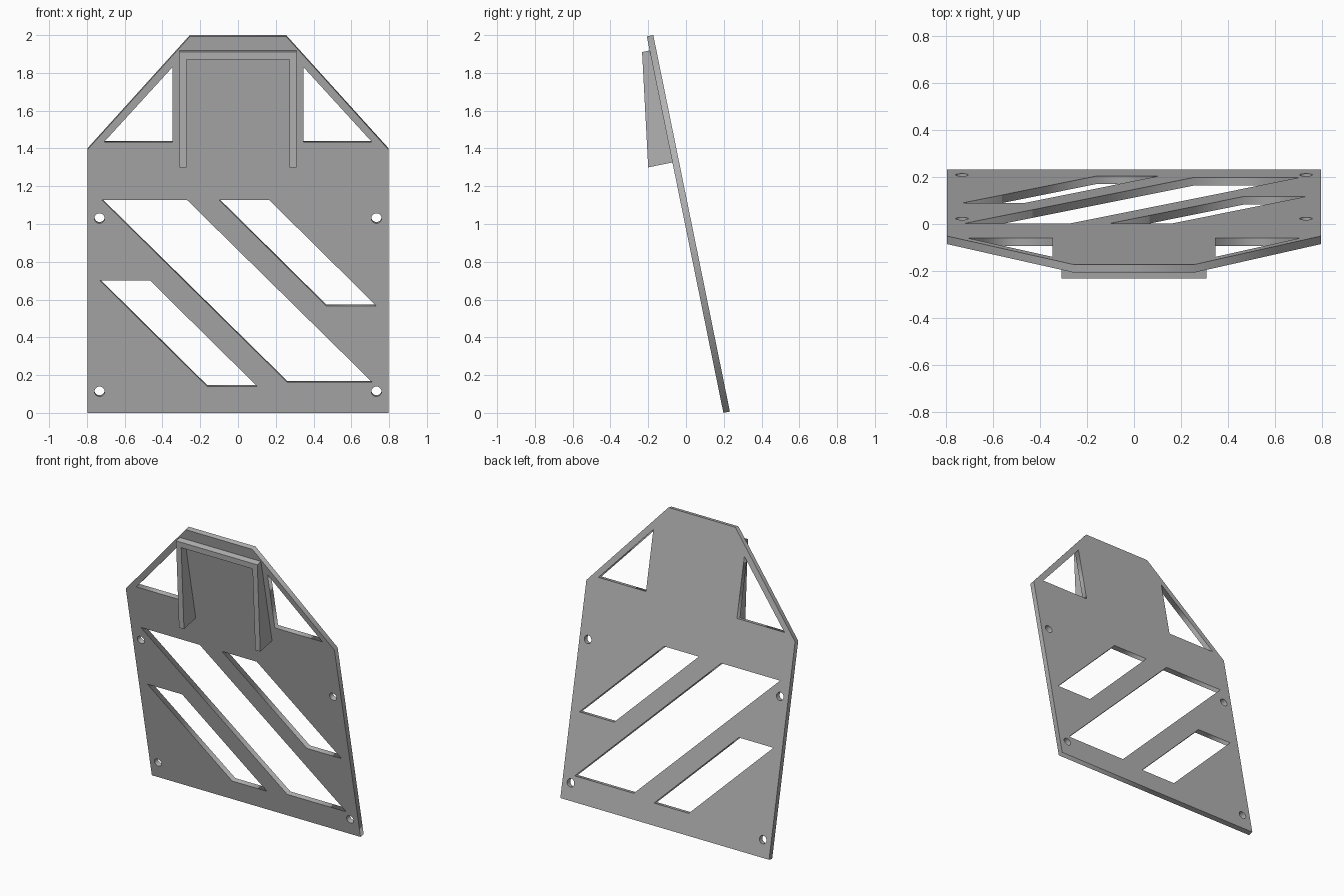
import bpy, bmesh, math

if "Cube" in bpy.data.objects:
    bpy.data.objects.remove(bpy.data.objects["Cube"], do_unlink=True)

TILT = math.radians(11.5)
COS = math.cos(TILT)
THICK = 0.035

grey = bpy.data.materials.new("plain grey")
grey.use_nodes = True
grey.diffuse_color = (0.45, 0.45, 0.45, 1)
grey.node_tree.nodes["Principled BSDF"].inputs["Base Color"].default_value = (0.45, 0.45, 0.45, 1)


def place(name, bm):
    """Turn a bmesh into an object leaning forward with the plate."""
    bmesh.ops.remove_doubles(bm, verts=bm.verts, dist=0.0005)
    bmesh.ops.recalc_face_normals(bm, faces=bm.faces)
    mesh = bpy.data.meshes.new(name)
    bm.to_mesh(mesh)
    bm.free()
    mesh.materials.append(grey)
    obj = bpy.data.objects.new(name, mesh)
    bpy.context.collection.objects.link(obj)
    obj.rotation_euler.x = math.pi / 2 + TILT
    obj.location.y = 0.198
    return obj


def mirrored(points):
    return [(-x, z) for x, z in reversed(points)]


def slot(left, top, width, bottom, shift):
    return [(left, top), (left + shift, bottom),
            (left + shift + width, bottom), (left + width, top)]


def hole(cx, cz, r=0.027, sides=24):
    steps = [math.tau * i / sides for i in range(sides)]
    return [(cx + r * math.cos(a), cz + r * COS * math.sin(a)) for a in steps]


# Plate outline and its openings, as x and height
half = [(0.796, 0), (0.796, 1.395), (0.255, 1.993)]
corner = [(0.347, 1.433), (0.71, 1.433), (0.347, 1.83)]
loops = [half + mirrored(half), corner, mirrored(corner),
         slot(-0.72, 1.127, 0.45, 0.163, 0.98),
         slot(-0.10, 1.127, 0.265, 0.567, 0.567),
         slot(-0.73, 0.70, 0.265, 0.14, 0.567)]
loops += [hole(sx * 0.733, z) for sx in (-1, 1) for z in (0.113, 1.03)]

# Filled flat curve gives the pierced plate
curve = bpy.data.curves.new("plate_outline", "CURVE")
curve.dimensions = "2D"
curve.fill_mode = "BOTH"
curve.extrude = THICK / 2
for loop in loops:
    spline = curve.splines.new("POLY")
    spline.points.add(len(loop) - 1)
    for p, (x, z) in zip(spline.points, loop):
        p.co = (x, z / COS, 0, 1)
    spline.use_cyclic_u = True
helper = bpy.data.objects.new("plate_outline", curve)
bpy.context.collection.objects.link(helper)
bpy.context.view_layer.update()
evaluated = helper.evaluated_get(bpy.context.evaluated_depsgraph_get())
flat = bpy.data.meshes.new_from_object(evaluated)
bm = bmesh.new()
bm.from_mesh(flat)
bpy.data.objects.remove(helper, do_unlink=True)
bpy.data.curves.remove(curve)
bpy.data.meshes.remove(flat)
bmesh.ops.translate(bm, verts=bm.verts, vec=(0, 0, -THICK / 2))
place("slotted_plate", bm)

# Upside-down U bracket, its front tapering toward the top
LOW, HIGH, WALL = 1.353, 1.958, 0.038
arm = [(0.31, HIGH), (0.31, LOW), (0.31 - WALL, LOW), (0.31 - WALL, HIGH - WALL)]
bm = bmesh.new()
base = bm.faces.new([bm.verts.new((x, u, 0)) for x, u in arm + mirrored(arm)])
front = bmesh.ops.extrude_face_region(bm, geom=[base], use_keep_orig=True)["geom"]
for v in front:
    if isinstance(v, bmesh.types.BMVert):
        v.co.z = 0.131 + (0.041 - 0.131) * (v.co.y - LOW) / (HIGH - LOW)
place("front_bracket", bm)
